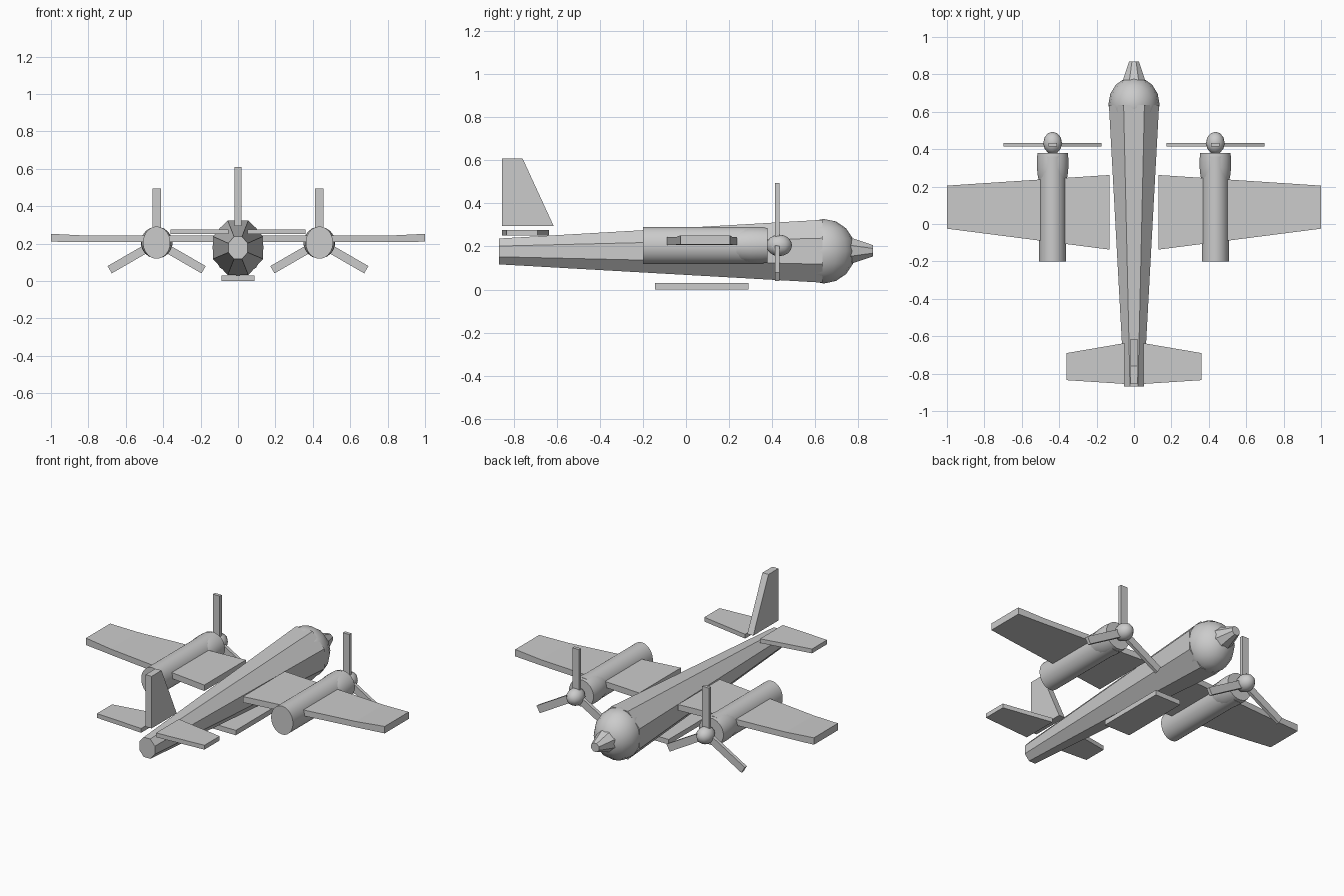
import bpy, bmesh, math
from mathutils import Matrix, Vector

cube = bpy.data.objects.get("Cube")
if cube:
    bpy.data.objects.remove(cube, do_unlink=True)

grey = bpy.data.materials.new("plain_grey")
grey.use_nodes = True
COLOUR = (0.6, 0.6, 0.6, 1)
grey.diffuse_color = COLOUR
grey.node_tree.nodes["Principled BSDF"].inputs["Base Color"].default_value = COLOUR


def finish(name, bm, smooth=False):
    bmesh.ops.recalc_face_normals(bm, faces=bm.faces)
    mesh = bpy.data.meshes.new(name)
    bm.to_mesh(mesh)
    bm.free()
    mesh.materials.append(grey)
    obj = bpy.data.objects.new(name, mesh)
    bpy.context.collection.objects.link(obj)
    if smooth:
        bpy.ops.object.select_all(action="DESELECT")
        obj.select_set(True)
        bpy.context.view_layer.objects.active = obj
        bpy.ops.object.shade_smooth_by_angle(angle=math.radians(40))
    return obj


def loft(name, rings, smooth=False):
    """Join rings of points into a closed solid."""
    bm = bmesh.new()
    rows = [[bm.verts.new(p) for p in ring] for ring in rings]
    n = len(rows[0])
    for a, b in zip(rows, rows[1:]):
        for i in range(n):
            j = (i + 1) % n
            bm.faces.new((a[i], a[j], b[j], b[i]))
    bm.faces.new(rows[0])
    bm.faces.new(rows[-1])
    return finish(name, bm, smooth)


def oval(x, y, z, rx, rz, sides):
    """Ring of points around the y axis with a flat side on top."""
    angles = [2 * math.pi * (i + 0.5) / sides for i in range(sides)]
    return [(x + rx * math.cos(a), y, z + rz * math.sin(a)) for a in angles]


def section(x, back, front, low, high):
    """Upright rectangle across a wing."""
    return [(x, back, low), (x, front, low), (x, front, high), (x, back, high)]


def ball(name, centre, scale, segments, rings):
    bm = bmesh.new()
    bmesh.ops.create_uvsphere(bm, u_segments=segments, v_segments=rings, radius=1)
    bm.transform(Matrix.Translation(centre) @ Matrix.Diagonal((*scale, 1)))
    return finish(name, bm, True)


# Fuselage, nose dome and nose cone
flat = 1 / math.cos(math.pi / 8)
loft("fuselage", [oval(0, -0.87, 0.177, 0.052 * flat, 0.06 * flat, 8),
                  oval(0, 0.635, 0.178, 0.134 * flat, 0.146 * flat, 8)])
ball("nose_dome", (0, 0.64, 0.178), (0.137, 0.148, 0.15), 16, 8)
loft("nose_cone", [oval(0, 0.74, 0.18, 0.075, 0.075, 8),
                   oval(0, 0.87, 0.18, 0.028, 0.028, 8)])

# Belly plate and floating tail fin
loft("belly_plate", [section(x, -0.145, 0.29, 0, 0.03) for x in (-0.087, 0.087)])
loft("tail_fin", [[(x, -0.855, 0.295), (x, -0.615, 0.295), (x, -0.76, 0.61),
                   (x, -0.855, 0.61)] for x in (-0.02, 0.02)])

for side, s in (("left", 1), ("right", -1)):
    # Wing with a slight bend near the tip, and tailplane
    loft(side + "_wing", [section(s * 0.13, -0.137, 0.262, 0.207, 0.243),
                          section(s * 0.82, -0.048, 0.217, 0.208, 0.243),
                          section(s * 1.0, -0.025, 0.205, 0.21, 0.252)])
    loft(side + "_tailplane", [section(s * 0.05, -0.855, -0.637, 0.25, 0.276),
                               section(s * 0.36, -0.835, -0.69, 0.25, 0.276)])

    # Engine nacelle and cowl
    x, z = s * 0.435, 0.205
    loft(side + "_nacelle", [oval(x, y, z, 0.073, 0.086, 32) for y in (-0.2, 0.36)], True)
    profile = [(0.235, 0.075), (0.26, 0.081), (0.3, 0.085), (0.35, 0.085), (0.38, 0.082)]
    loft(side + "_cowl", [oval(x, y, z, r, r, 20) for y, r in profile], True)

    # Spinner and three propeller blades
    ball(side + "_spinner", (x, 0.433, z), (0.05, 0.06, 0.05), 12, 8)
    for i in range(3):
        bm = bmesh.new()
        bmesh.ops.create_cube(bm, size=1)
        turn = Matrix.Rotation(i * math.tau / 3, 4, "Y")
        bm.transform(Matrix.Translation((x, 0.424, z)) @ turn
                     @ Matrix.Translation((0, 0, 0.145))
                     @ Matrix.Diagonal((0.045, 0.02, 0.29, 1)))
        finish(f"{side}_blade_{i + 1}", bm)
